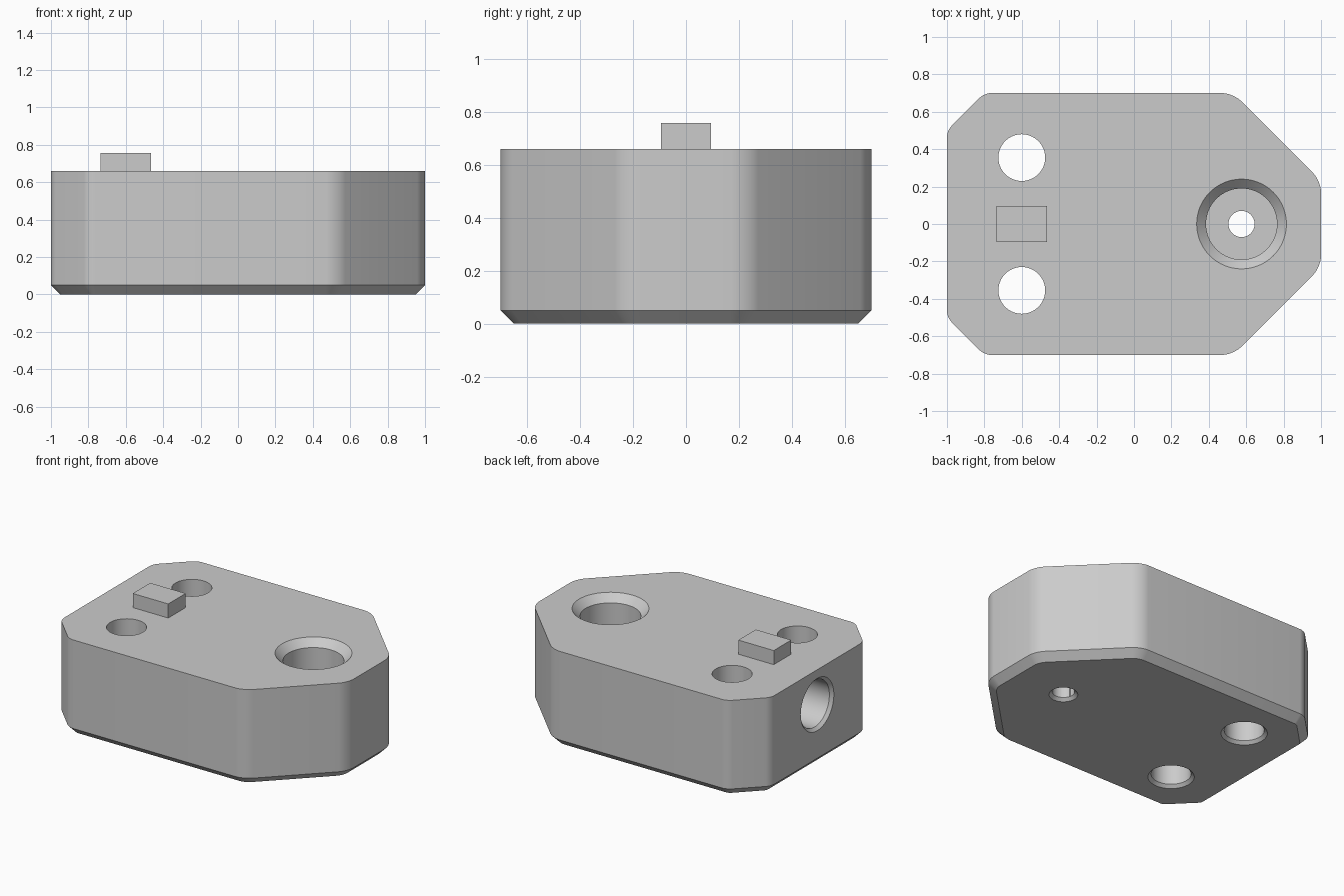
import bpy, bmesh, math
from mathutils import Matrix, Vector

if "Cube" in bpy.data.objects:
    bpy.data.objects.remove(bpy.data.objects["Cube"], do_unlink=True)

TOP = 0.66       # height of the body
CHAMFER = 0.05   # bottom edge chamfer
LIP = 0.02       # small chamfer on hole rims

grey = bpy.data.materials.new("plain_grey")
grey.use_nodes = True
colour = (0.6, 0.6, 0.6, 1)
grey.diffuse_color = colour
grey.node_tree.nodes["Principled BSDF"].inputs["Base Color"].default_value = colour


def make_object(name, bm):
    bmesh.ops.recalc_face_normals(bm, faces=bm.faces)
    mesh = bpy.data.meshes.new(name)
    bm.to_mesh(mesh)
    bm.free()
    mesh.materials.append(grey)
    obj = bpy.data.objects.new(name, mesh)
    bpy.context.collection.objects.link(obj)
    return obj


def cut(body, profile, matrix):
    """Spin a (radius, height) profile into a solid and subtract it."""
    bm = bmesh.new()
    verts = [bm.verts.new((r, 0, h)) for r, h in profile]
    edges = [bm.edges.new(pair) for pair in zip(verts, verts[1:])]
    bmesh.ops.spin(bm, geom=verts + edges, cent=(0, 0, 0), axis=(0, 0, 1),
                   angle=math.tau, steps=64)
    bmesh.ops.remove_doubles(bm, verts=bm.verts, dist=1e-5)
    bm.transform(matrix)
    cutter = make_object("hole_cutter", bm)
    cutter.hide_render = True
    mod = body.modifiers.new("hole", "BOOLEAN")
    mod.operation, mod.solver, mod.object = "DIFFERENCE", "EXACT", cutter
    bpy.context.view_layer.objects.active = body
    bpy.ops.object.modifier_apply(modifier=mod.name)
    bpy.data.objects.remove(cutter, do_unlink=True)


def rim_hole(radius, depth):
    """Hole profile starting at height 0 with a chamfered rim."""
    out = 0.03
    return [(0, -out), (radius + LIP + out, -out), (radius, LIP),
            (radius, depth), (0, depth)]


# Body: extruded outline with cut corners
half = [(-1, 0.5), (-0.8, 0.7), (0.53, 0.7), (1, 0.23)]
outline = half + [(x, -y) for x, y in reversed(half)]
bm = bmesh.new()
base = bm.faces.new([bm.verts.new((x, y, 0)) for x, y in outline])
ext = bmesh.ops.extrude_face_region(bm, geom=[base], use_keep_orig=True)
bmesh.ops.translate(bm, vec=(0, 0, TOP),
                    verts=[g for g in ext["geom"] if isinstance(g, bmesh.types.BMVert)])
bmesh.ops.recalc_face_normals(bm, faces=bm.faces)

# Rounded upright edges, wider at the long tapered end
for side, width in ((-1, 0.035), (1, 0.06)):
    upright = [e for e in bm.edges
               if abs(e.verts[0].co.z - e.verts[1].co.z) > TOP / 2
               and e.verts[0].co.x * side > 0]
    bmesh.ops.bevel(bm, geom=upright, offset=width, segments=6,
                    profile=0.5, affect="EDGES")

# Chamfer around the underside
low = [e for e in bm.edges if all(v.co.z < 1e-4 for v in e.verts)]
bmesh.ops.bevel(bm, geom=low, offset=CHAMFER, segments=1, affect="EDGES")
body = make_object("body_block", bm)

# Two through holes
for y in (-0.355, 0.355):
    cut(body, rim_hole(0.125, 1), Matrix.Translation((-0.6, y, 0)))

# Stepped hole: chamfered wide bore above a narrow one
bore, floor, over = 0.19, 0.2, 0.03
x_bore = Matrix.Translation((0.575, 0, 0))
cut(body, [(0, floor), (bore, floor), (bore, TOP - 0.05),
           (bore + 0.05 + over, TOP + over), (0, TOP + over)], x_bore)
cut(body, rim_hole(0.07, floor + 0.1), x_bore)

# Blind hole in the broad end
cut(body, rim_hole(0.16, 0.9),
    Matrix.Translation((-1, 0, 0.42)) @ Matrix.Rotation(math.pi / 2, 4, "Y"))

# Raised key on top
bm = bmesh.new()
bmesh.ops.create_cube(bm, size=1)
bmesh.ops.scale(bm, vec=(0.27, 0.19, 0.107), verts=bm.verts)
bmesh.ops.translate(bm, vec=Vector((-0.6, 0, TOP + 0.0435)), verts=bm.verts)
make_object("top_key", bm)

# Smooth curves, crisp edges
bpy.ops.object.select_all(action="DESELECT")
body.select_set(True)
bpy.context.view_layer.objects.active = body
bpy.ops.object.shade_smooth_by_angle(angle=math.radians(30))
